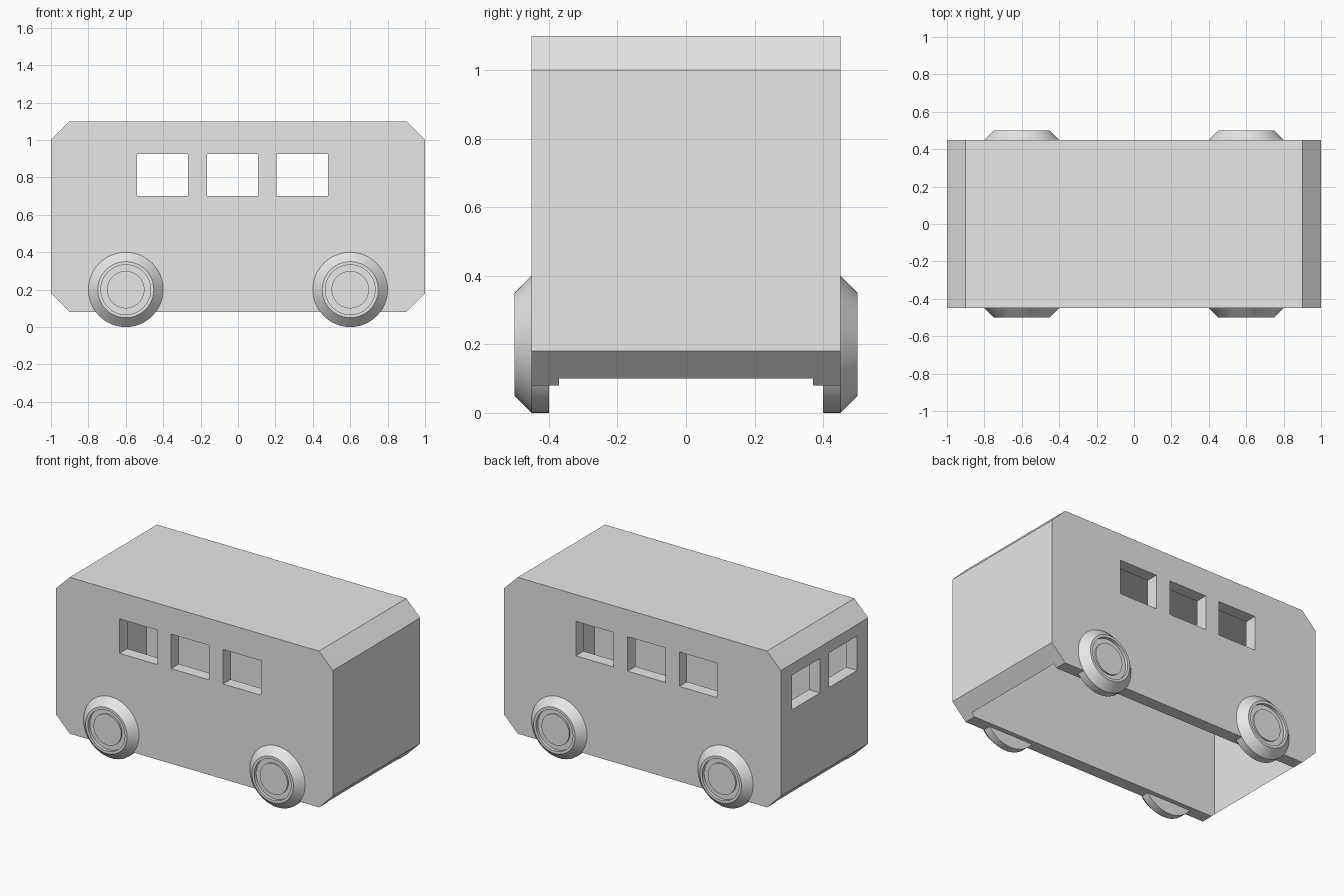
import bpy, bmesh, math
from mathutils import Vector

if "Cube" in bpy.data.objects:
    bpy.data.objects.remove(bpy.data.objects["Cube"], do_unlink=True)

# One plain grey for everything
grey = bpy.data.materials.new("plain grey")
grey.use_nodes = True
grey.diffuse_color = (0.8, 0.8, 0.8, 1)
grey.node_tree.nodes["Principled BSDF"].inputs["Base Color"].default_value = (0.8, 0.8, 0.8, 1)


def finish(name, bm):
    """Turn a bmesh into a linked object with outward normals."""
    bmesh.ops.recalc_face_normals(bm, faces=bm.faces)
    mesh = bpy.data.meshes.new(name)
    bm.to_mesh(mesh)
    bm.free()
    mesh.materials.append(grey)
    obj = bpy.data.objects.new(name, mesh)
    bpy.context.collection.objects.link(obj)
    return obj


def activate(obj):
    bpy.ops.object.select_all(action='DESELECT')
    obj.select_set(True)
    bpy.context.view_layer.objects.active = obj


def cut_box(target, low, high):
    """Subtract an axis-aligned box from the target."""
    low, high = Vector(low), Vector(high)
    bm = bmesh.new()
    bmesh.ops.create_cube(bm, size=1)
    bmesh.ops.scale(bm, vec=high - low, verts=bm.verts)
    bmesh.ops.translate(bm, vec=(low + high) / 2, verts=bm.verts)
    cutter = finish("cutter", bm)
    cutter.hide_render = True
    activate(target)
    mod = target.modifiers.new("cut", 'BOOLEAN')
    mod.operation = 'DIFFERENCE'
    mod.solver = 'EXACT'
    mod.object = cutter
    bpy.ops.object.modifier_apply(modifier=mod.name)
    bpy.data.objects.remove(cutter, do_unlink=True)


# Body: chamfered side profile extruded across the width
half_w, wall = 0.45, 0.08
half = [(0.9, 0.08), (1, 0.18), (1, 1), (0.9, 1.1)]
profile = half + [(-x, z) for x, z in reversed(half)]
bm = bmesh.new()
side = bm.faces.new([bm.verts.new((x, -half_w, z)) for x, z in profile])
ext = bmesh.ops.extrude_face_region(bm, geom=[side])
bmesh.ops.translate(bm, vec=(0, 2 * half_w, 0),
                    verts=[v for v in ext["geom"] if isinstance(v, bmesh.types.BMVert)])
body = finish("body", bm)

# Hollow interior, open underneath
cut_box(body, (wall - 1, wall - half_w, -0.2), (1 - wall, half_w - wall, 1.1 - wall))

# Side windows through both walls, then the pair in the end wall
sill, head = 0.70, 0.925
for x in (-0.54, -0.167, 0.207):
    cut_box(body, (x, -0.6, sill), (x + 0.273, 0.6, head))
for y in (-0.337, 0.047):
    cut_box(body, (-1.2, y, sill), (-0.8, y + 0.29, head))

# Wheels: (radius, distance from centre line) profile lathed about the axle
rim = [(0, 0.4), (0.2, 0.4), (0.2, 0.45), (0.15, 0.5), (0.133, 0.5),
       (0.133, 0.48), (0.1, 0.48), (0.1, 0.49), (0, 0.49)]


def wheel(name, x, sign):
    bm = bmesh.new()
    verts = [bm.verts.new((r, sign * d, 0)) for r, d in rim]
    edges = [bm.edges.new(pair) for pair in zip(verts, verts[1:])]
    bmesh.ops.spin(bm, geom=verts + edges, cent=(0, 0, 0), axis=(0, 1, 0),
                   angle=2 * math.pi, steps=48)
    bmesh.ops.remove_doubles(bm, verts=bm.verts, dist=0.0001)
    obj = finish(name, bm)
    obj.location = (x, 0, 0.2)
    activate(obj)
    bpy.ops.object.shade_smooth_by_angle(angle=math.radians(30))


for end, x in (("right", -0.6), ("left", 0.6)):
    for face, sign in (("front", -1), ("back", 1)):
        wheel(f"{face}_{end}_wheel", x, sign)
